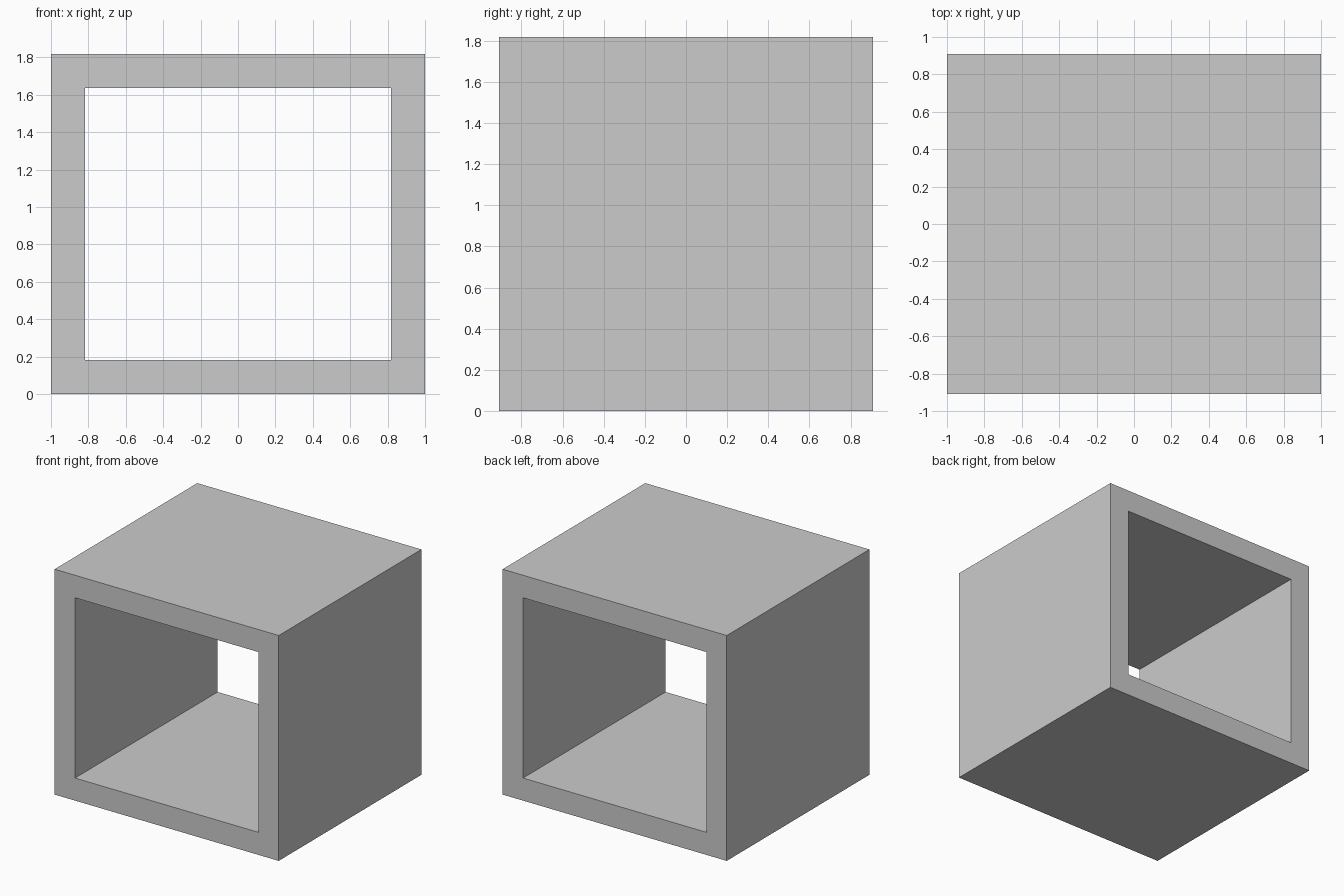
import bpy
import bmesh

if "Cube" in bpy.data.objects:
    bpy.data.objects.remove(bpy.data.objects["Cube"])

WIDTH, DEPTH, HEIGHT, WALL = 2.0, 1.818, 1.818, 0.182


def rect_loop(bm, inset, y):
    """Rectangular loop of vertices in the XZ plane, inset from the outer edge."""
    x = WIDTH / 2 - inset
    lo, hi = inset, HEIGHT - inset
    return [bm.verts.new((px, y, pz)) for px, pz in
            ((-x, lo), (x, lo), (x, hi), (-x, hi))]


# Square tube open at front and back
bm = bmesh.new()
loops = [rect_loop(bm, 0, -DEPTH / 2), rect_loop(bm, 0, DEPTH / 2),
         rect_loop(bm, WALL, DEPTH / 2), rect_loop(bm, WALL, -DEPTH / 2)]

# Bridge outer walls, back rim, inner walls and front rim in turn
for a, b in zip(loops, loops[1:] + loops[:1]):
    for i in range(4):
        j = (i + 1) % 4
        bm.faces.new((a[i], a[j], b[j], b[i]))

bmesh.ops.recalc_face_normals(bm, faces=bm.faces)
mesh = bpy.data.meshes.new("open_box_frame")
bm.to_mesh(mesh)
bm.free()
frame = bpy.data.objects.new("open_box_frame", mesh)
bpy.context.collection.objects.link(frame)
